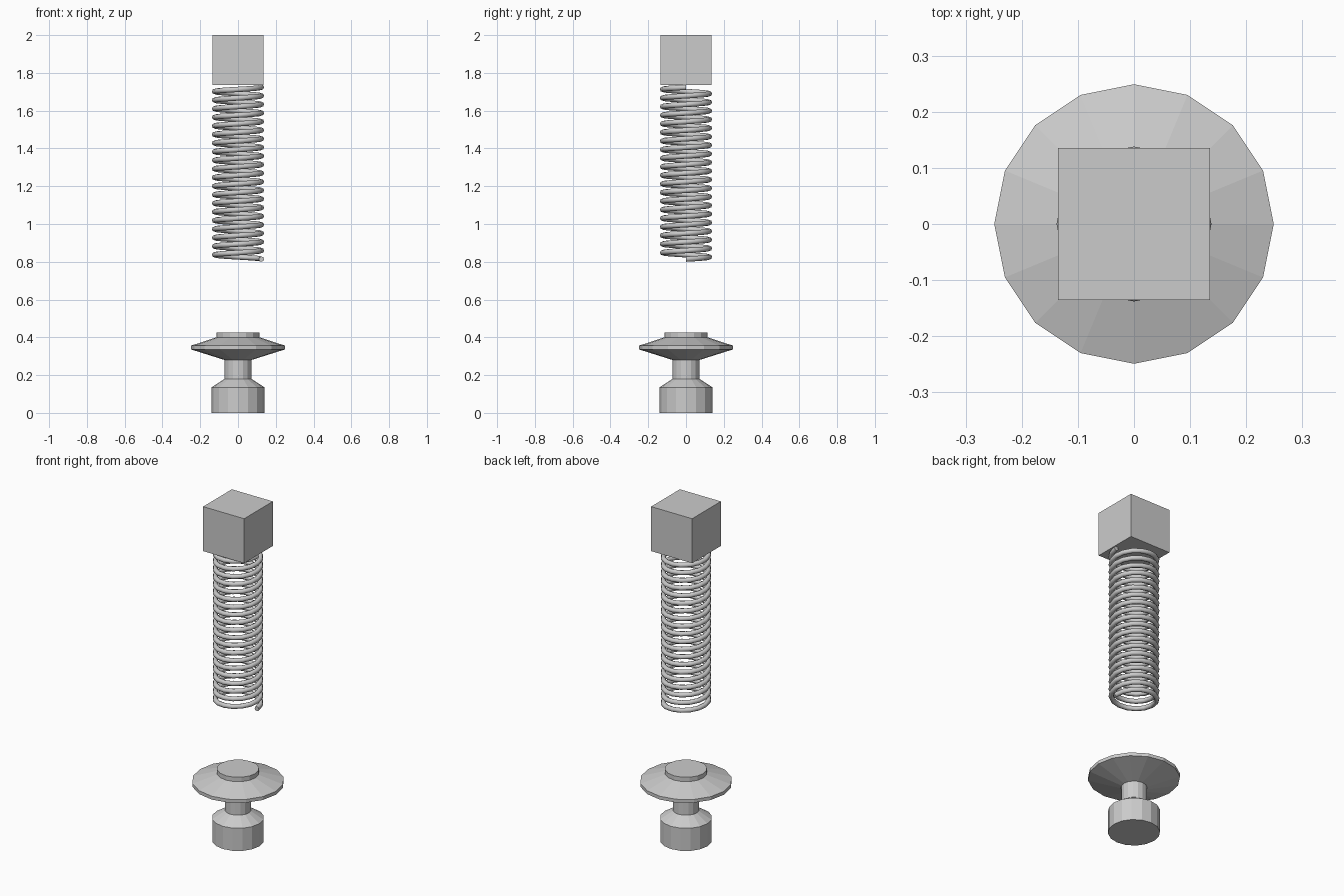
import bpy, bmesh
from math import cos, sin, tau

if "Cube" in bpy.data.objects:
    bpy.data.objects.remove(bpy.data.objects["Cube"])

SIDES = 16


def make_object(name, verts, faces):
    mesh = bpy.data.meshes.new(name)
    mesh.from_pydata(verts, [], faces)
    bm = bmesh.new()
    bm.from_mesh(mesh)
    bmesh.ops.recalc_face_normals(bm, faces=bm.faces)
    bm.to_mesh(mesh)
    bm.free()
    obj = bpy.data.objects.new(name, mesh)
    bpy.context.collection.objects.link(obj)
    return obj


def skin(rings):
    """Join equal-sized rings of points into a capped tube."""
    n = len(rings[0])
    verts = [p for r in rings for p in r]
    faces = [(i * n + j, i * n + (j + 1) % n, (i + 1) * n + (j + 1) % n, (i + 1) * n + j)
             for i in range(len(rings) - 1) for j in range(n)]
    faces += [tuple(range(n)), tuple(range(len(verts) - n, len(verts)))]
    return verts, faces


# Flanged base plug, turned from a profile of (radius, height)
profile = [(0.141, 0), (0.141, 0.135), (0.071, 0.18), (0.071, 0.28),
           (0.249, 0.336), (0.249, 0.356), (0.114, 0.40), (0.114, 0.426)]
make_object("base_plug", *skin([
    [(r * cos(tau * k / SIDES), r * sin(tau * k / SIDES), z) for k in range(SIDES)]
    for r, z in profile]))

# Coil spring: round wire swept up a helix
TURNS, WIRE, RADIUS = 20, 0.014, 0.124
z0, z1 = 0.814, 1.724
rings = []
for i in range(TURNS * SIDES + 1):
    a = tau * i / SIDES
    z = z0 + (z1 - z0) * i / (TURNS * SIDES)
    ring = []
    for k in range(8):
        b = tau * k / 8
        r = RADIUS + WIRE * cos(b)
        ring.append((r * cos(a), r * sin(a), z + WIRE * sin(b)))
    rings.append(ring)
spring = make_object("coil_spring", *skin(rings))
for p in spring.data.polygons:
    p.use_smooth = len(p.vertices) == 4

# Square block on top of the spring
bpy.ops.mesh.primitive_cube_add(size=1, location=(0, 0, 1.8675))
block = bpy.context.object
block.name = "top_block"
block.scale = (0.27, 0.27, 0.265)
